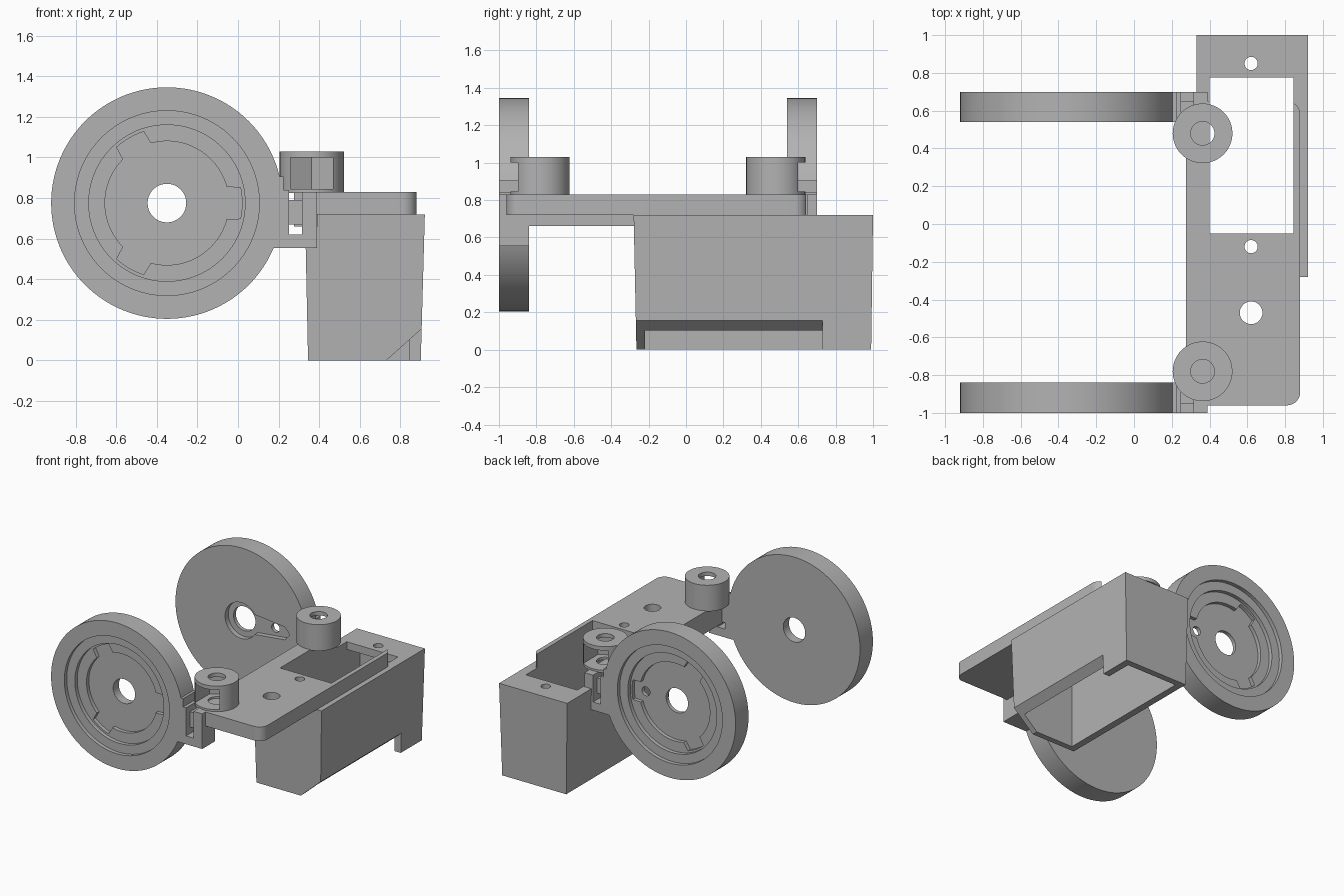
import bpy, bmesh, math

cube = bpy.data.objects.get("Cube")
if cube:
    bpy.data.objects.remove(cube, do_unlink=True)

grey = bpy.data.materials.new("plain_grey")
grey.use_nodes = True
grey.diffuse_color = (0.45, 0.45, 0.45, 1)
grey.node_tree.nodes["Principled BSDF"].inputs["Base Color"].default_value = (0.45, 0.45, 0.45, 1)


def prism(name, pts, lo, hi, axis="z", top_pts=None):
    """Extrude a 2D outline between lo and hi along z or y, optionally lofted to top_pts."""
    place = (lambda u, v, w: (u, v, w)) if axis == "z" else (lambda u, v, w: (u, w, v))
    bm = bmesh.new()
    a = [bm.verts.new(place(*p, lo)) for p in pts]
    b = [bm.verts.new(place(*p, hi)) for p in (top_pts or pts)]
    bm.faces.new(a)
    bm.faces.new(b)
    for i in range(len(a)):
        j = (i + 1) % len(a)
        bm.faces.new((a[i], a[j], b[j], b[i]))
    bmesh.ops.recalc_face_normals(bm, faces=bm.faces)
    mesh = bpy.data.meshes.new(name)
    bm.to_mesh(mesh)
    bm.free()
    mesh.materials.append(grey)
    ob = bpy.data.objects.new(name, mesh)
    bpy.context.collection.objects.link(ob)
    return ob


def rect(x0, x1, y0, y1):
    return [(x0, y0), (x1, y0), (x1, y1), (x0, y1)]


def circle(cx, cy, r, n=64):
    return [(cx + r * math.cos(math.tau * i / n), cy + r * math.sin(math.tau * i / n))
            for i in range(n)]


def box(name, x0, x1, y0, y1, z0, z1):
    return prism(name, rect(x0, x1, y0, y1), z0, z1)


def cut(ob, *cutters):
    """Subtract the cutters, bake the result and remove them."""
    for c in cutters:
        m = ob.modifiers.new("cut", "BOOLEAN")
        m.operation, m.solver, m.object = "DIFFERENCE", "EXACT", c
    bpy.context.view_layer.update()
    mesh = bpy.data.meshes.new_from_object(
        ob.evaluated_get(bpy.context.evaluated_depsgraph_get()))
    ob.modifiers.clear()
    ob.data = mesh
    for c in cutters:
        bpy.data.objects.remove(c, do_unlink=True)


def smooth(ob):
    bpy.ops.object.select_all(action="DESELECT")
    ob.select_set(True)
    bpy.context.view_layer.objects.active = ob
    bpy.ops.object.shade_smooth_by_angle(angle=math.radians(30))


def opening():
    return box("cutter", 0.40, 0.845, -0.05, 0.775, 0.5, 0.95)


def drill(y, r, x=0.62):
    return prism("cutter", circle(x, y, r, 32), -0.1, 1.2)


# Tapered housing, open underneath, with a slanted cut along one lower edge
housing = prism("housing", rect(0.345, 0.90, -0.265, 0.99), 0, 0.72,
                top_pts=rect(0.33, 0.92, -0.28, 1.0))
cut(housing,
    box("cutter", 0.40, 0.845, -0.22, 0.94, -0.1, 0.66),
    opening(), drill(0.85, 0.035), drill(-0.12, 0.035),
    prism("cutter", [(0.674, -0.05), (0.976, -0.05), (0.976, 0.22)], -0.4, 0.73, "y"))
smooth(housing)

# Deck plate with rounded outer corners
outline = [(0.32, -0.96)]
for cy, start in ((-0.89, -90), (0.58, 0)):
    outline += [(0.81 + 0.07 * math.cos(math.radians(start + d)),
                 cy + 0.07 * math.sin(math.radians(start + d))) for d in range(0, 91, 10)]
outline.append((0.32, 0.65))
deck = prism("deck_plate", outline, 0.72, 0.83)
cut(deck, opening(), drill(-0.12, 0.035), drill(-0.47, 0.06))
smooth(deck)

# Side beam joining both brackets
box("side_beam", 0.275, 0.395, -0.85, 0.55, 0.66, 0.83)

CX, CZ = -0.35, 0.775


def disc_cutter(r, y0, y1, x=CX, n=96):
    return prism("cutter", circle(x, CZ, r, n), y0, y1, "y")


def make_end(label, outer, out):
    """Wheel disc, bracket and nut holder; out is the y direction of the recessed face."""
    inner = outer - out * 0.16
    past = outer + out * 0.05

    # Wheel disc with stepped recess and three bayonet notches
    disc = disc_cutter(0.57, outer, inner, n=128)
    disc.name = label + "_disc"
    pocket = []
    for a in range(0, 360, 3):
        r = 0.37 if min(a % 120, 120 - a % 120) <= 14 else 0.305
        pocket.append((CX + r * math.cos(math.radians(a)), CZ + r * math.sin(math.radians(a))))
    cutters = [disc_cutter(0.455, past, outer - out * 0.03),
               disc_cutter(0.385, past, outer - out * 0.06),
               prism("cutter", pocket, past, outer - out * 0.09, "y"),
               disc_cutter(0.095, past, inner - out * 0.1)]
    if out > 0:
        # Arm-shaped recess on the inner face of the rear disc
        deep, front = inner + 0.04, inner - 0.05
        arm = [(CX, CZ - 0.09), (CX + 0.38, CZ - 0.05), (CX + 0.42, CZ),
               (CX + 0.38, CZ + 0.05), (CX, CZ + 0.09)]
        cutters += [disc_cutter(0.14, front, deep),
                    prism("cutter", arm, front, deep, "y"),
                    disc_cutter(0.035, front, past, CX + 0.27, 24)]
    cut(disc, *cutters)
    smooth(disc)

    # Slotted bracket: foot, two posts and a cross bar
    lo, hi = sorted((outer, inner))
    for part, x0, x1, z0, z1 in (("foot", 0.14, 0.39, 0.555, 0.62),
                                 ("inner_post", 0.17, 0.25, 0.62, 0.84),
                                 ("inner_post_tip", 0.17, 0.225, 0.84, 0.905),
                                 ("outer_post", 0.315, 0.39, 0.62, 0.83)):
        bracket = box(label + "_bracket_" + part, x0, x1, lo, hi, z0, z1)
        cut(bracket, disc_cutter(0.55, lo - 0.1, hi + 0.1))
    b0, b1 = sorted((outer - out * 0.05, inner))
    box(label + "_bracket_bar", 0.245, 0.32, b0, b1, 0.67, 0.79)

    # Round nut holder, slotted towards the outside
    y = outer - out * 0.22
    holder = prism(label + "_nut_holder", circle(0.363, y, 0.158), 0.825, 1.03)
    s0, s1 = sorted((y + out * 0.3, y - out * 0.06))
    slot = [(0.258, y + out * 0.3), (0.468, y + out * 0.3), (0.468, y - out * 0.06),
            (0.363, y - out * 0.12), (0.258, y - out * 0.06)]
    cut(holder, prism("cutter", slot, 0.845, 1.0), drill(y, 0.063, 0.363))
    smooth(holder)


make_end("front", -1.0, -1)
make_end("rear", 0.70, 1)
